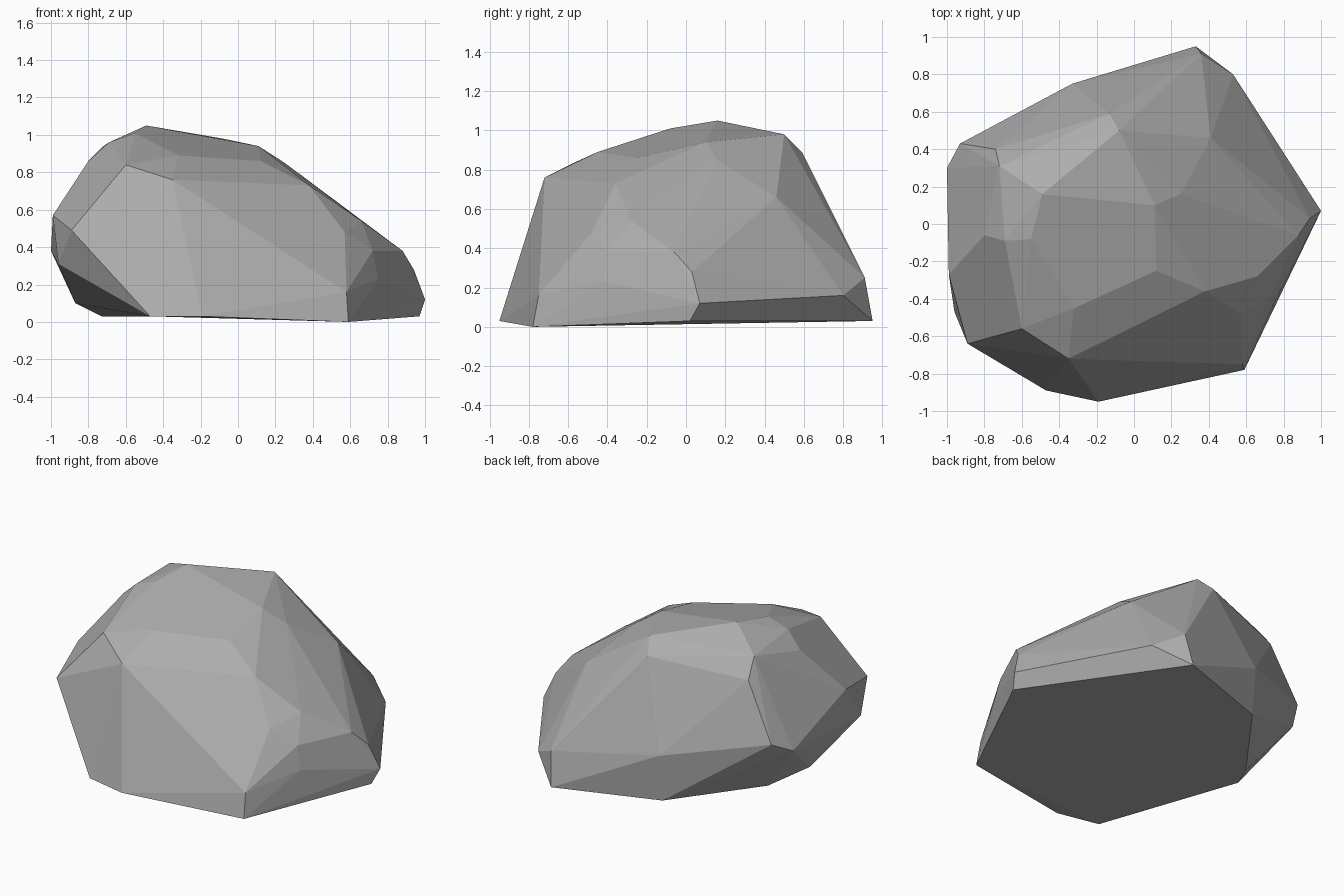
import bpy
import bmesh
from math import radians
from mathutils import Vector

# Remove the default object if the scene has it
default_cube = bpy.data.objects.get("Cube")
if default_cube is not None:
    bpy.data.objects.remove(default_cube, do_unlink=True)


def make_material(name, color):
    """Plain matte material holding one flat colour."""
    material = bpy.data.materials.new(name)
    material.use_nodes = True
    material.diffuse_color = color
    shader = material.node_tree.nodes["Principled BSDF"]
    shader.inputs["Base Color"].default_value = color
    shader.inputs["Roughness"].default_value = 1
    return material


def build_boulder(name, corner_groups, material):
    """Wrap a faceted convex skin around the corner groups."""
    mesh = bpy.data.meshes.new(name)
    bm = bmesh.new()
    for group in corner_groups:
        for corner in group:
            bm.verts.new(Vector(corner))

    # Wrap the corners and throw away anything left inside the skin
    bmesh.ops.convex_hull(bm, input=bm.verts[:])
    loose = [vert for vert in bm.verts if not vert.link_faces]
    bmesh.ops.delete(bm, geom=loose, context="VERTS")

    # Merge almost coplanar triangles into broad chiselled facets
    bmesh.ops.dissolve_limit(bm, angle_limit=radians(2),
                             verts=bm.verts[:], edges=bm.edges[:])
    bmesh.ops.recalc_face_normals(bm, faces=bm.faces[:])
    for face in bm.faces:
        face.smooth = False
    bm.to_mesh(mesh)
    bm.free()

    mesh.materials.append(material)
    boulder = bpy.data.objects.new(name, mesh)
    bpy.context.collection.objects.link(boulder)
    return boulder


# Footprint: the corners that rest on the ground
footprint = [
    (.59, -.78, 0), (-.19, -.95, .03), (-.47, -.89, .03), (-.73, .18, .03),
    (-.33, .72, .03), (.33, .95, .03), (.97, .02, .03),
]

# Lower flanks: the short, steep facets just above the ground
lower_flanks = [
    (.58, -.75, .16), (1, .07, .12), (.53, .8, .16), (.36, .91, .25),
    (-.33, .75, .34), (-.87, -.06, .1), (-.96, -.47, .31), (.94, .03, .28),
    (.75, -.42, .23),
]

# Shoulders: the widest corners around the middle
shoulders = [
    (-.89, -.64, .49), (-.99, -.27, .57), (-1, .3, .38), (-.93, .43, .45),
    (.42, .54, .55), (.41, .46, .66), (.88, -.06, .38), (.72, -.4, .38),
    (.66, -.28, .54), (.57, -.48, .48), (.38, -.36, .73),
]

# Crown: the shallow facets around the off-centre peak
crown = [
    (-.6, -.56, .84), (-.35, -.72, .76), (-.32, -.45, .89), (.25, .16, .85),
    (.11, .1, .94), (-.08, .5, .98), (-.13, .59, .89), (-.74, .4, .82),
    (-.72, .31, .94), (-.8, -.06, .86), (-.69, -.09, .96), (-.55, -.08, 1.01),
    (-.49, .16, 1.05), (.12, -.25, .86),
]

stone_grey = make_material("stone_grey", (.42, .42, .42, 1))
build_boulder("boulder", [footprint, lower_flanks, shoulders, crown], stone_grey)
